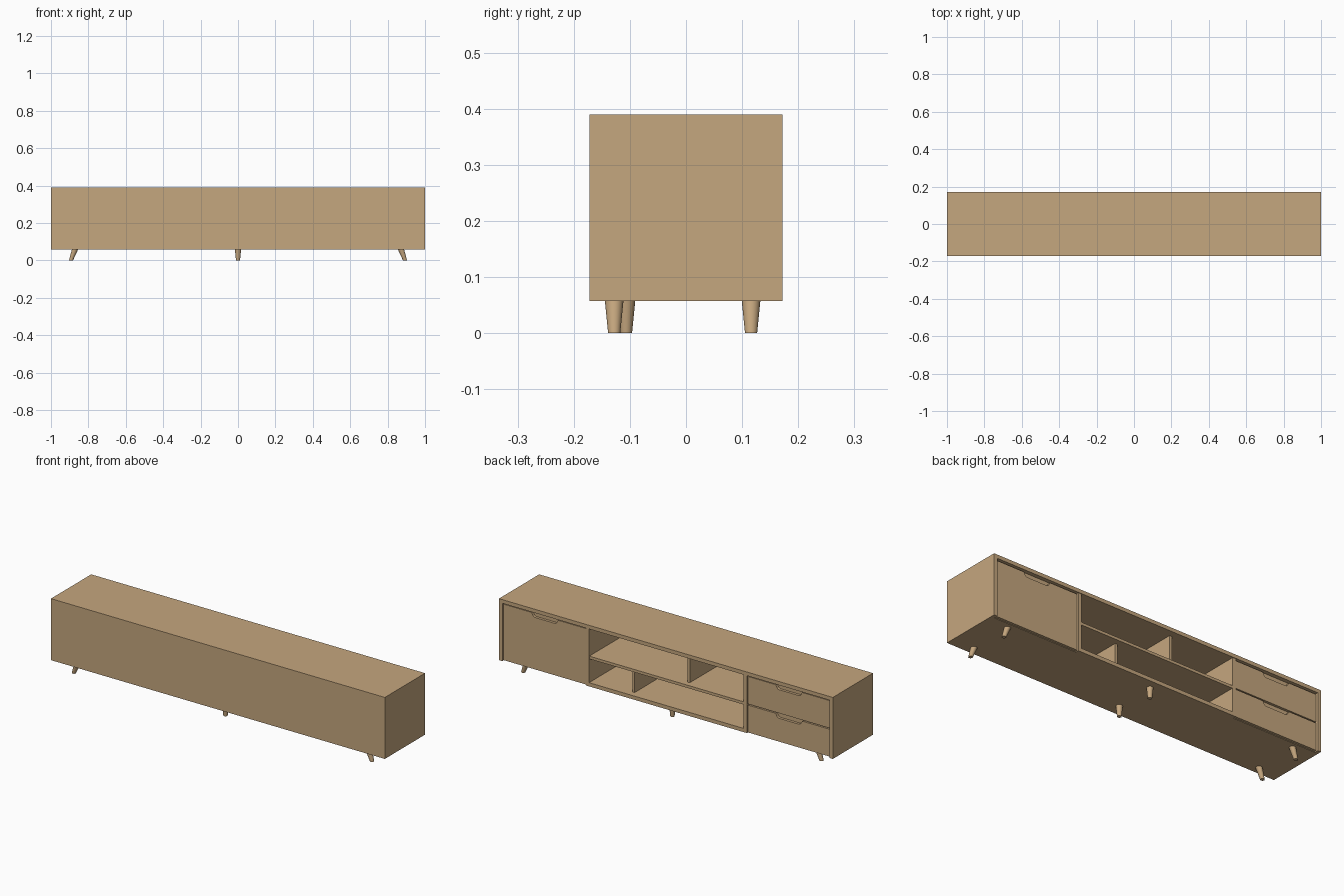
import bpy, bmesh, math
from mathutils import Vector

if "Cube" in bpy.data.objects:
    bpy.data.objects.remove(bpy.data.objects["Cube"])

wood = bpy.data.materials.new("light_oak")
wood.diffuse_color = (0.56, 0.385, 0.21, 1)
wood.use_nodes = True
wood.node_tree.nodes["Principled BSDF"].inputs["Base Color"].default_value = wood.diffuse_color


def finish(name, bm):
    bmesh.ops.recalc_face_normals(bm, faces=bm.faces)
    me = bpy.data.meshes.new(name)
    bm.to_mesh(me)
    bm.free()
    me.materials.append(wood)
    ob = bpy.data.objects.new(name, me)
    bpy.context.collection.objects.link(ob)
    return ob


def box(name, x0, x1, y0, y1, z0, z1):
    bm = bmesh.new()
    bmesh.ops.create_cube(bm, size=1)
    for v in bm.verts:
        v.co = ((x0 + x1) / 2 + v.co.x * (x1 - x0),
                (y0 + y1) / 2 + v.co.y * (y1 - y0),
                (z0 + z1) / 2 + v.co.z * (z1 - z0))
    return finish(name, bm)


def notched_front(name, x0, x1, z0, z1, y, t):
    """Panel with a rounded finger notch in the middle of its top edge."""
    c = (x0 + x1) / 2
    half, depth, r = 0.08, 0.022, 0.016
    notch = [(half, 0)]
    for i in range(5):
        a = math.radians(15 + i * 18.75)
        notch.append((half - 0.022 + r * math.cos(a), -depth + r - r * math.sin(a)))
    pts = [(x0, z1), (x0, z0), (x1, z0), (x1, z1)]
    pts += [(c + dx, z1 + dz) for dx, dz in notch]
    pts += [(c - dx, z1 + dz) for dx, dz in reversed(notch)]
    bm = bmesh.new()
    f = bm.faces.new([bm.verts.new((px, y, pz)) for px, pz in pts])
    ext = bmesh.ops.extrude_face_region(bm, geom=[f])
    moved = [v for v in ext["geom"] if isinstance(v, bmesh.types.BMVert)]
    bmesh.ops.translate(bm, verts=moved, vec=(0, -t, 0))
    return finish(name, bm)


def leg(name, top, foot, r_top, r_foot, n=24):
    """Tapered, splayed leg with level ends."""
    bm = bmesh.new()
    rings = []
    for c, r in ((top, r_top), (foot, r_foot)):
        rings.append([bm.verts.new(Vector(c) + Vector((r * math.cos(a), r * math.sin(a), 0)))
                      for a in (2 * math.pi * i / n for i in range(n))])
    for i in range(n):
        j = (i + 1) % n
        bm.faces.new((rings[0][i], rings[0][j], rings[1][j], rings[1][i]))
    bm.faces.new(rings[0])
    bm.faces.new(rings[1])
    ob = finish(name, bm)
    bpy.ops.object.select_all(action="DESELECT")
    ob.select_set(True)
    bpy.context.view_layer.objects.active = ob
    bpy.ops.object.shade_smooth_by_angle(angle=math.radians(40))


# Overall sizes; the open side faces +y
D, Z0, Z1, T = 0.172, 0.057, 0.39, 0.02
FRONT = 0.164          # face of the door and drawers
IN0, IN1 = 0.463, 0.482  # divider sides

# Carcass
box("top_panel", -1, 1, -D, D, Z1 - T, Z1)
for s, side in ((1, "right"), (-1, "left")):
    box(f"{side}_side_panel", *sorted((s * (1 - T), s)), -D, D, Z0, Z1 - T)
    box(f"{side}_divider", *sorted((s * IN0, s * IN1)), -D + 0.015, 0.168, Z0 + T, Z1 - T)
    box(f"{side}_bay_back", *sorted((s * IN1, s * (1 - T))), 0.14, 0.15, Z0 + T, Z1 - T)
box("bottom_panel", -1 + T, 1 - T, -D + 0.015, 0.15, Z0, Z0 + T)
box("centre_bottom_rail", -IN1, IN1, 0.15, 0.168, Z0, Z0 + T)
box("back_panel", -1 + T, 1 - T, -D, -D + 0.015, Z0, Z1 - T)

# Open shelves
box("middle_shelf", -IN0, IN0, -D + 0.015, 0.166, 0.205, 0.22)
box("upper_partition", -0.118, -0.104, -D + 0.015, 0.136, 0.22, Z1 - T)
box("lower_partition", 0.214, 0.228, -D + 0.015, 0.134, Z0 + T, 0.205)

# Door and drawers
B0, B1 = IN1 + 0.003, 1 - T - 0.003
notched_front("door", B0, B1, 0.06, 0.363, FRONT, 0.014)
notched_front("upper_drawer", -B1, -B0, 0.214, 0.363, FRONT, 0.014)
notched_front("lower_drawer", -B1, -B0, 0.06, 0.208, FRONT, 0.014)

# Legs: outer pairs splay sideways, the middle pair stands straight
for name, x, splay, y_front in (("left", -0.872, -0.021, -0.128),
                                ("middle", 0, 0, -0.107),
                                ("right", 0.872, 0.021, -0.128)):
    for row, y in (("front", y_front), ("back", 0.116)):
        leg(f"{name}_{row}_leg", (x, y, Z0), (x + splay, y, 0), 0.0165, 0.0108)
